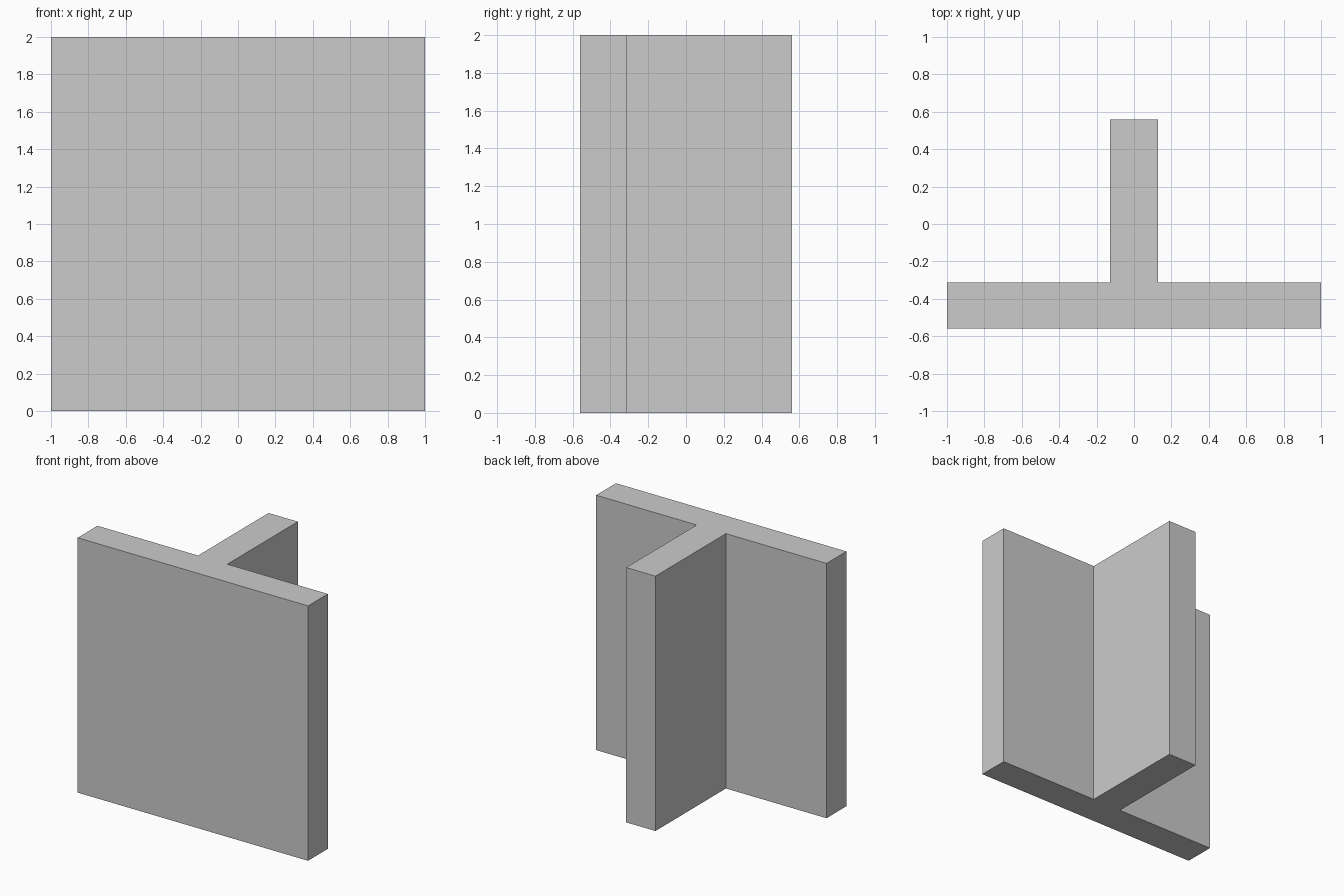
import bpy
import bmesh

if "Cube" in bpy.data.objects:
    bpy.data.objects.remove(bpy.data.objects["Cube"])

HEIGHT = 2.0
HALF_WIDTH = 1.0      # flange half width
HALF_DEPTH = 0.56     # overall half depth
WEB = 0.127           # web half thickness
STEP = -0.314         # back face of the flange

# Right half of the T profile, mirrored to close the outline
half = [(HALF_WIDTH, -HALF_DEPTH), (HALF_WIDTH, STEP), (WEB, STEP), (WEB, HALF_DEPTH)]
outline = half + [(-x, y) for x, y in reversed(half)]

# T-section beam: profile extruded upward
bm = bmesh.new()
base = bm.faces.new([bm.verts.new((x, y, 0)) for x, y in outline])
top = bmesh.ops.extrude_face_region(bm, geom=[base], use_keep_orig=True)["geom"]
bmesh.ops.translate(bm, vec=(0, 0, HEIGHT),
                    verts=[g for g in top if isinstance(g, bmesh.types.BMVert)])
bmesh.ops.recalc_face_normals(bm, faces=bm.faces)

mesh = bpy.data.meshes.new("t_beam")
bm.to_mesh(mesh)
bm.free()
bpy.context.collection.objects.link(bpy.data.objects.new("t_beam", mesh))
